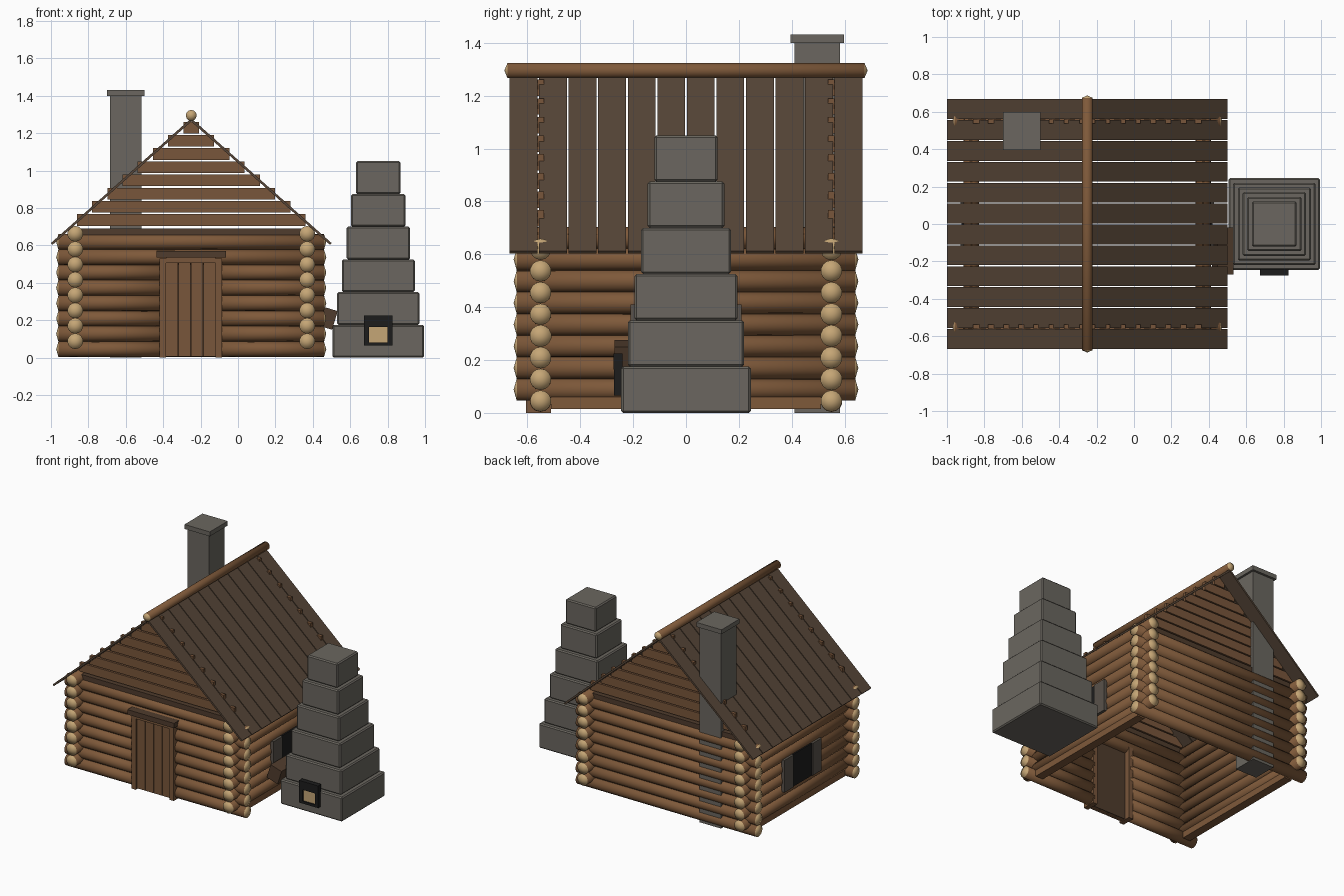
import bpy, bmesh, math, random
from mathutils import Matrix, Vector

random.seed(4)
old = bpy.data.objects.get("Cube")
if old:
    bpy.data.objects.remove(old, do_unlink=True)


def material(name, r, g, b):
    m = bpy.data.materials.new(name)
    m.use_nodes = True
    m.diffuse_color = (r, g, b, 1)
    m.node_tree.nodes["Principled BSDF"].inputs["Base Color"].default_value = (r, g, b, 1)
    return m


BARK = material("log brown", .21, .10, .042)
CUT = material("cut wood tan", .56, .38, .18)
BOARD = material("board brown", .19, .093, .043)
ROOF = material("roof dark brown", .092, .060, .038)
TRIM = material("dark trim", .080, .045, .026)
STONE = material("stone grey", .145, .134, .115)
SHUTTER = material("shutter grey brown", .10, .085, .07)
BLACK = material("soot black", .012, .012, .012)


def finish(bm, name, *mats, smooth=False):
    bmesh.ops.recalc_face_normals(bm, faces=bm.faces)
    mesh = bpy.data.meshes.new(name)
    for f in bm.faces:
        f.smooth = smooth
    bm.to_mesh(mesh)
    bm.free()
    for m in mats:
        mesh.materials.append(m)
    ob = bpy.data.objects.new(name, mesh)
    bpy.context.collection.objects.link(ob)
    return ob


def add_box(bm, x0, x1, y0, y1, z0, z1):
    size = Matrix.Diagonal((x1 - x0, y1 - y0, z1 - z0, 1))
    place = Matrix.Translation(((x0 + x1) / 2, (y0 + y1) / 2, (z0 + z1) / 2))
    bmesh.ops.create_cube(bm, size=1, matrix=place @ size)


def box(name, mat, *dims, bevel=0):
    bm = bmesh.new()
    add_box(bm, *dims)
    ob = finish(bm, name, mat)
    if bevel:
        mod = ob.modifiers.new("soft edges", 'BEVEL')
        mod.width = bevel
        mod.segments = 1
    return ob


def add_log(bm, start, end, radius):
    """Round log with slightly domed, pale cut ends."""
    a, b = Vector(start), Vector(end)
    turn = (b - a).to_track_quat('Z', 'Y').to_matrix().to_4x4()
    made = bmesh.ops.create_cone(bm, cap_ends=True, segments=14, radius1=radius,
                                 radius2=radius * random.uniform(.95, 1), depth=(b - a).length,
                                 matrix=Matrix.Translation((a + b) / 2) @ turn)
    caps = [f for f in {f for v in made["verts"] for f in v.link_faces} if len(f.verts) > 4]
    bmesh.ops.recalc_face_normals(bm, faces=bm.faces)
    for f in bmesh.ops.poke(bm, faces=caps, offset=.012)["faces"]:
        f.material_index = 1


CX = -.25        # middle of the cabin
HALF = .62       # side wall distance from the middle
WALL_Y = .55     # front and back wall distance
R = .042
STEP = .082
ROWS = 8

# Front and back log walls, with the front cut open for the door
for name, y in (("front_wall_logs", -WALL_Y), ("back_wall_logs", WALL_Y)):
    bm = bmesh.new()
    for i in range(ROWS):
        z = .045 + i * STEP
        spans = [(-.96, .46)]
        if y < 0 and z < .5:
            spans = [(-.96, -.40), (-.10, .46)]
        for x0, x1 in spans:
            add_log(bm, (x0, y, z), (x1, y, z), R)
    finish(bm, name, BARK, CUT, smooth=True)

# Side log walls, raised half a log, each with a sill, window and shutters
for side, s in (("left", 1), ("right", -1)):
    x = CX + s * HALF
    bm = bmesh.new()
    for i in range(ROWS):
        z = .088 + i * STEP
        add_log(bm, (x, -.64, z), (x, .64, z), R)
    finish(bm, side + "_wall_logs", BARK, CUT, smooth=True)
    box(side + "_sill", BARK, x - .03, x + .03, -.51, .51, .015, .06)
    face = x + s * .045
    box(side + "_window", BLACK, face - .006, face + .006, -.11, .11, .18, .41)
    for t in (-1, 1):
        y0, y1 = sorted((t * .11, t * .21))
        box(side + "_shutter", SHUTTER, face - .012, face + .014, y0, y1, .18, .41)

# Stepped gable boards above a dark plate
for name, y in (("front_gable", -WALL_Y), ("back_gable", WALL_Y)):
    bm = bmesh.new()
    for i in range(ROWS):
        w = .612 - i * .0815
        z = .705 + i * .0705
        add_box(bm, CX - w, CX + w, y - .012, y + .012, z, z + .062)
    finish(bm, name + "_boards", BOARD)
    box(name + "_plate", TRIM, CX - .60, CX + .60, y - .02, y + .02, .655, .69)

# Roof planks on both slopes
PLANKS = 12
PITCH = 1.34 / PLANKS
for side, s in (("left", 1), ("right", -1)):
    bm = bmesh.new()
    for i in range(PLANKS):
        y0 = -.67 + i * PITCH + .003
        ring = [bm.verts.new((CX + s * dx, y0, z)) for dx, z in
                ((0, 1.262), (.742, .603), (.75, .613), (0, 1.28))]
        f = bm.faces.new(ring)
        out = bmesh.ops.extrude_face_region(bm, geom=[f])["geom"]
        bmesh.ops.translate(bm, vec=(0, PITCH - .006, 0),
                            verts=[v for v in out if isinstance(v, bmesh.types.BMVert)])
        if f.is_valid and not any(len(e.link_faces) == 1 for e in f.edges):
            continue
        bm.faces.new(ring) if not f.is_valid else None
    finish(bm, side + "_roof_planks", ROOF)

bm = bmesh.new()
add_log(bm, (CX, -.675, 1.295), (CX, .675, 1.295), .029)
finish(bm, "ridge_pole", BARK, CUT, smooth=True)

# Door of four planks, with frame and lintel
for i in range(4):
    x = -.385 + i * .067
    box("door_plank", BOARD, x, x + .063, -.59, -.555, .005, .507)
box("door_backing", TRIM, -.385, -.12, -.56, -.55, .005, .507)
for x in (-.42, -.12):
    box("door_post", BOARD, x, x + .035, -.605, -.51, 0, .53)
box("door_header", BOARD, -.385, -.12, -.605, -.53, .507, .535)
box("door_lintel", TRIM, -.435, -.065, -.63, -.54, .535, .57)

# Chimney set into the back wall
box("chimney", STONE, -.685, -.515, .41, .582, 0, 1.40)
box("chimney_cap", STONE, -.70, -.50, .395, .598, 1.40, 1.432)

# Stepped stone furnace beside the cabin
for i in range(6):
    h = .245 - i * .025
    z = i * .175
    box("furnace_tier", STONE, .75 - h, .75 + h, -h, h, z, z + .175, bevel=.008)

# Furnace mouth: surround with a pale opening
for x in (.675, .80):
    box("furnace_mouth_side", BLACK, x, x + .025, -.272, -.24, .065, .225)
box("furnace_mouth_top", BLACK, .675, .825, -.275, -.24, .165, .225)
box("furnace_mouth_base", BLACK, .675, .825, -.272, -.24, .065, .082)
box("furnace_opening", CUT, .70, .80, -.262, -.24, .082, .165)

# Tilted wooden bin between wall and furnace
bin_box = box("tilted_bin", TRIM, -.045, .045, -.27, -.02, -.052, .052)
bin_box.location = (.475, 0, .212)
bin_box.rotation_euler = (0, math.radians(17), 0)
